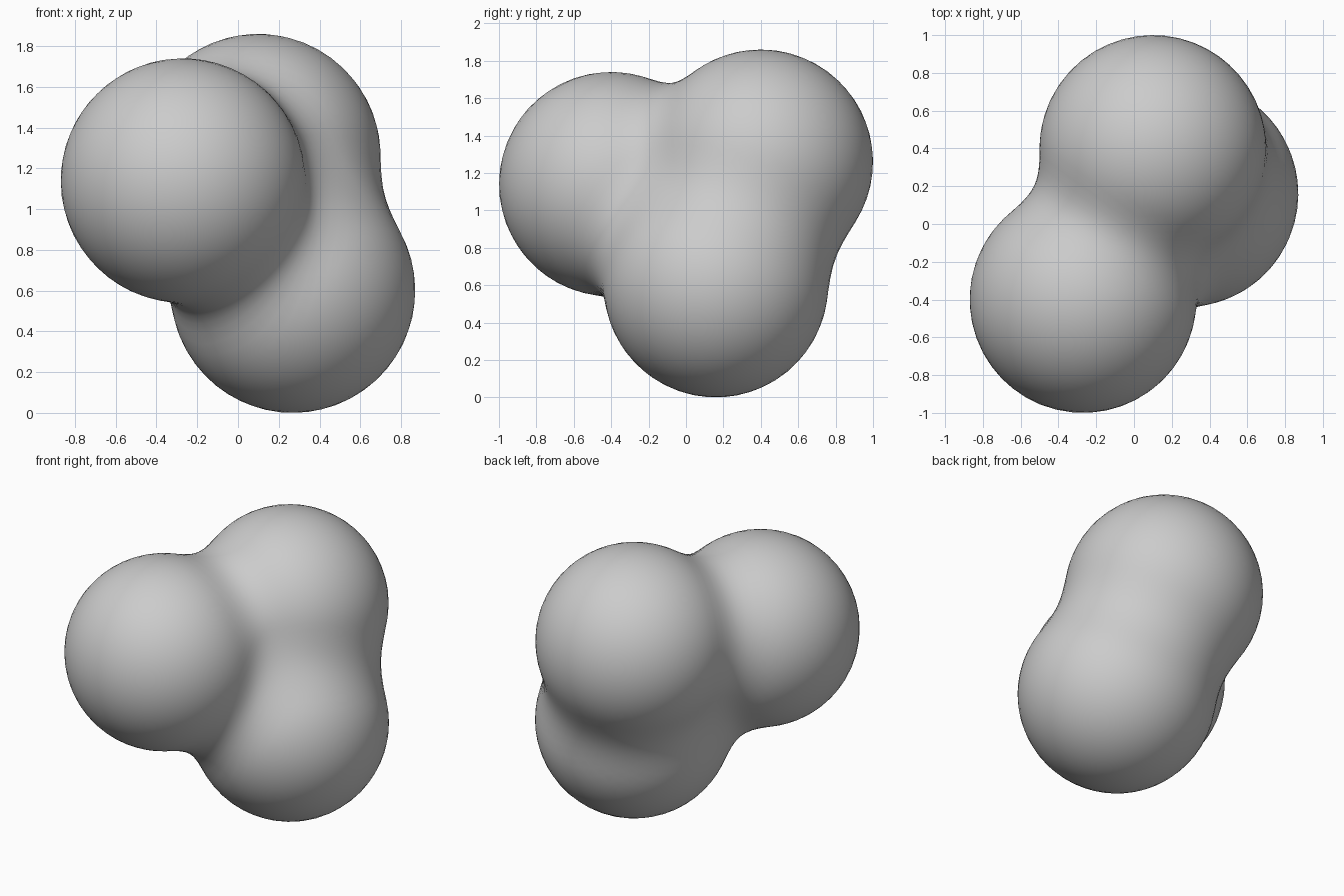
import bpy, bmesh
from mathutils import Vector

if "Cube" in bpy.data.objects:
    bpy.data.objects.remove(bpy.data.objects["Cube"])

# Three equal balls that melt together: centres and radius
CENTRES = [Vector((-0.27, -0.40, 1.14)),   # front left ball
           Vector((0.10, 0.40, 1.26)),     # upper back ball
           Vector((0.27, 0.16, 0.60))]     # lower right ball
RADIUS = 0.60
BLEND = 0.24
CORE = Vector((0, 0, 1))                   # point lying inside all three balls


def smooth_min(a, b):
    h = max(BLEND - abs(a - b), 0) / BLEND
    return min(a, b) - h * h * BLEND / 4


def field(p):
    d = [(p - c).length - RADIUS for c in CENTRES]
    return smooth_min(smooth_min(d[0], d[1]), d[2])


def surface_point(direction):
    lo, hi = 0.0, 2.0
    for _ in range(22):
        mid = (lo + hi) / 2
        if field(CORE + direction * mid) < 0:
            lo = mid
        else:
            hi = mid
    return CORE + direction * lo


# Blob skin: a sphere pushed outward onto the blended surface
bm = bmesh.new()
bmesh.ops.create_icosphere(bm, subdivisions=5, radius=1)
for v in bm.verts:
    v.co = surface_point(v.co.normalized())
for f in bm.faces:
    f.smooth = True
mesh = bpy.data.meshes.new("merged_balls")
bm.to_mesh(mesh)
bm.free()

blob = bpy.data.objects.new("merged_balls", mesh)
bpy.context.collection.objects.link(blob)

# Single plain grey
grey = bpy.data.materials.new("plain grey")
grey.diffuse_color = (0.6, 0.6, 0.6, 1)
grey.use_nodes = True
grey.node_tree.nodes["Principled BSDF"].inputs["Base Color"].default_value = grey.diffuse_color
mesh.materials.append(grey)
